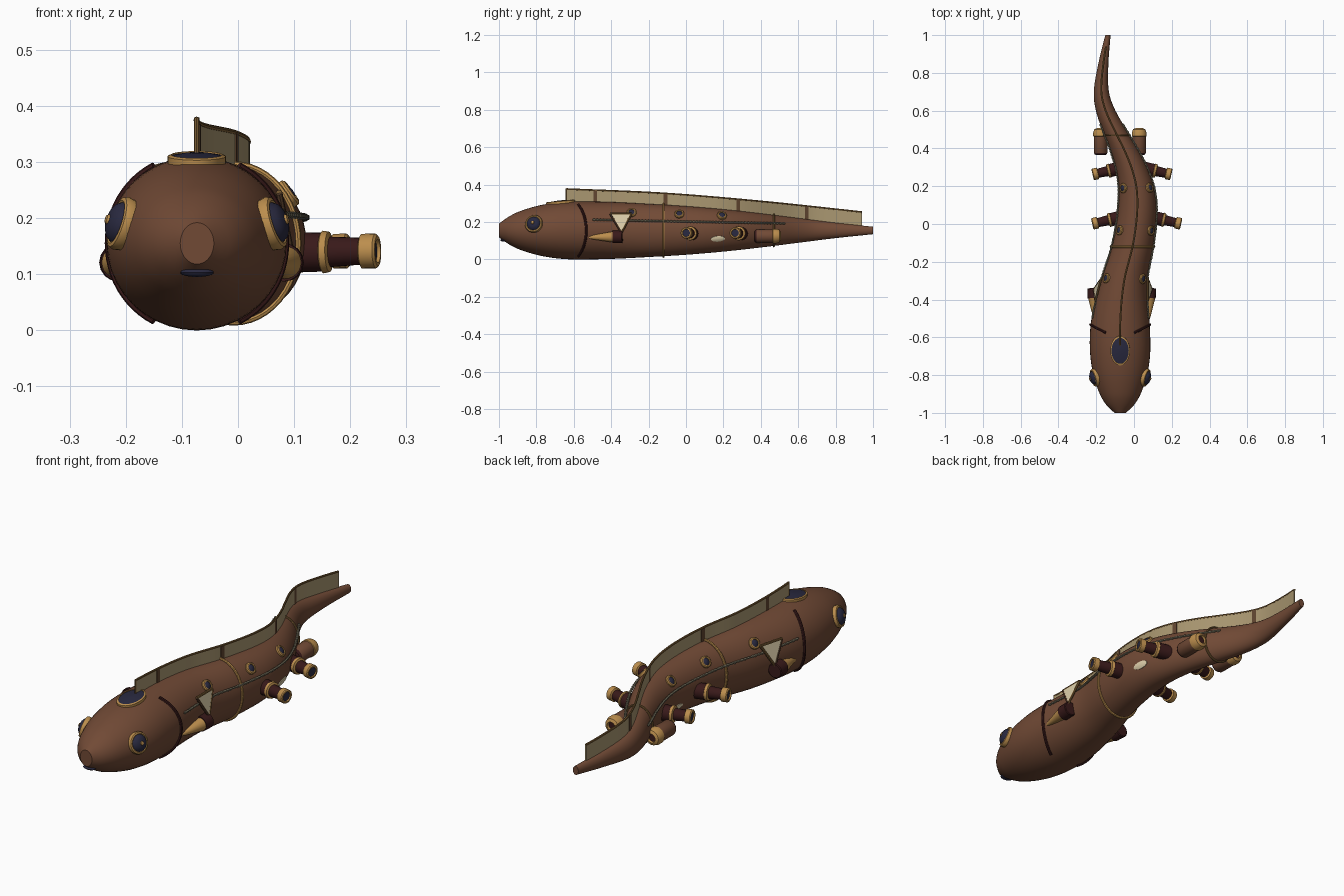
import bpy, bmesh, math
from mathutils import Vector

if "Cube" in bpy.data.objects:
    bpy.data.objects.remove(bpy.data.objects["Cube"])

def mat(name, r, g, b):
    m = bpy.data.materials.new(name)
    m.diffuse_color = (r, g, b, 1)
    m.use_nodes = True
    m.node_tree.nodes["Principled BSDF"].inputs["Base Color"].default_value = m.diffuse_color
    return m

BROWN = mat("hull_brown", 0.165, 0.068, 0.036)
BRASS = mat("brass", 0.50, 0.27, 0.075)
BRONZE = mat("dark_bronze", 0.20, 0.11, 0.035)
MAROON = mat("dark_maroon", 0.040, 0.010, 0.010)
NAVY = mat("navy_glass", 0.022, 0.022, 0.05)
CANVAS = mat("canvas_tan", 0.40, 0.31, 0.165)
CREAM = mat("cream", 0.72, 0.62, 0.40)
ROPE = mat("rope_grey", 0.20, 0.18, 0.12)
RIB = mat("rib_brown", 0.12, 0.06, 0.03)

def curve(pts):
    """Smooth interpolation through (t, value) points."""
    def f(t):
        t = min(max(t, pts[0][0]), pts[-1][0])
        i = 0
        while i < len(pts) - 2 and t > pts[i + 1][0]:
            i += 1
        def slope(k):
            a, b = pts[max(k - 1, 0)], pts[min(k + 1, len(pts) - 1)]
            return (b[1] - a[1]) / (b[0] - a[0])
        (x0, y0), (x1, y1) = pts[i], pts[i + 1]
        h = x1 - x0
        u = (t - x0) / h
        return ((2*u**3 - 3*u*u + 1) * y0 + (u**3 - 2*u*u + u) * h * slope(i)
                + (3*u*u - 2*u**3) * y1 + (u**3 - u*u) * h * slope(i + 1))
    return f

# Body: sideways centre line, half width, half height, fin top
cx = curve([(-1, -.073), (-.75, -.073), (-.5, -.072), (-.3, -.052), (-.12, -.008), (0, .011), (.1, .018),
            (.2, .012), (.3, -.014), (.4, -.055), (.47, -.09), (.6, -.15), (.7, -.173), (.85, -.162), (1, -.138)])
rx = curve([(-1, .03), (-.96, .072), (-.9, .108), (-.8, .142), (-.7, .158), (-.6, .160), (-.5, .153),
            (-.3, .125), (-.12, .112), (.1, .103), (.3, .085), (.5, .064), (.7, .04), (1, .014)])
rz = curve([(-1, .037), (-.95, .072), (-.9, .098), (-.8, .13), (-.7, .148), (-.6, .155), (-.4, .152),
            (-.2, .142), (0, .13), (.2, .113), (.4, .091), (.6, .066), (.8, .041), (1, .02)])
fin_top = curve([(-.64, .376), (-.12, .353), (.4, .31), (.94, .253)])
ZC = .155

def surf(y, a, s=1, off=0):
    return Vector((cx(y) + s * math.cos(a) * (rx(y) + off), y, ZC + math.sin(a) * (rz(y) + off)))

def normal(y, a, s=1):
    dy = surf(y + .01, a, s) - surf(y - .01, a, s)
    da = surf(y, a + .01, s) - surf(y, a - .01, s)
    n = dy.cross(da).normalized()
    return n if n.dot(surf(y, a, s) - Vector((cx(y), y, ZC))) > 0 else -n

def make(name, verts, faces, mats, idx=None):
    me = bpy.data.meshes.new(name)
    me.from_pydata([tuple(v) for v in verts], [], faces)
    for m in mats:
        me.materials.append(m)
    if idx:
        me.polygons.foreach_set("material_index", idx)
    bm = bmesh.new()
    bm.from_mesh(me)
    bmesh.ops.recalc_face_normals(bm, faces=bm.faces)
    bm.to_mesh(me)
    bm.free()
    ob = bpy.data.objects.new(name, me)
    bpy.context.collection.objects.link(ob)
    bpy.ops.object.select_all(action='DESELECT')
    ob.select_set(True)
    bpy.context.view_layer.objects.active = ob
    bpy.ops.object.shade_smooth_by_angle(angle=math.radians(35))
    return ob

def rings_mesh(name, rings, mats, idx=None, closed=False):
    n, k = len(rings[0]), len(rings)
    verts = [v for r in rings for v in r]
    faces, mi = [], []
    for i in range(k if closed else k - 1):
        for j in range(n):
            a, b = i * n, ((i + 1) % k) * n
            faces.append((a + j, a + (j + 1) % n, b + (j + 1) % n, b + j))
            mi.append(idx[i] if idx else 0)
    if not closed:
        faces += [tuple(range(n))[::-1], tuple(range((k - 1) * n, k * n))]
        mi += [idx[0] if idx else 0, idx[-1] if idx else 0]
    return make(name, verts, faces, mats, mi)

def lathe(name, origin, d, prof, su=1, sv=1, n=24):
    """Profile of (radius, height, material of the segment that follows)."""
    d = Vector(d).normalized()
    ref = Vector((0, 1, 0)) if abs(d.y) < .9 else Vector((1, 0, 0))
    u = (ref - d * d.dot(ref)).normalized()
    v = d.cross(u)
    mats = list(dict.fromkeys(p[2] for p in prof))
    ang = [2 * math.pi * j / n for j in range(n)]
    rings = [[Vector(origin) + d * h + u * (r * su * math.cos(a)) + v * (r * sv * math.sin(a)) for a in ang]
             for r, h, _ in prof]
    return rings_mesh(name, rings, mats, [mats.index(p[2]) for p in prof[:-1]])

def tube(name, pts, rad, m, closed=False, n=8):
    rings, k = [], len(pts)
    for i, p in enumerate(pts):
        t = (pts[(i + 1) % k] - pts[i - 1]) if closed else (pts[min(i + 1, k - 1)] - pts[max(i - 1, 0)])
        t.normalize()
        ref = min((Vector((0, 0, 1)), Vector((0, 1, 0))), key=lambda r: abs(r.dot(t))) if not closed else Vector((0, 1, 0))
        u = (ref - t * t.dot(ref)).normalized()
        v = t.cross(u)
        r = rad(i) if callable(rad) else rad
        rings.append([p + u * r * math.cos(2*math.pi*j/n) + v * r * math.sin(2*math.pi*j/n) for j in range(n)])
    return rings_mesh(name, rings, [m], closed=closed)

def span(a, b, n):
    return [a + (b - a) * i / n for i in range(n + 1)]

# Hull
ys = span(-1, -.8, 16) + span(-.8, 1, 72)[1:]
rings_mesh("hull", [[surf(y, 2 * math.pi * j / 40) for j in range(40)] for y in ys], [BROWN])

# Dorsal fin, ribs, rim and front post
def fin_strip(name, y0, y1, n, half, m, drop=0):
    rings = [[Vector((cx(y) + dx, y, z)) for dx, z in
              ((-half, ZC + rz(y) - .012), (half, ZC + rz(y) - .012), (half, fin_top(y) - drop), (-half, fin_top(y) - drop))]
             for y in span(y0, y1, n)]
    rings_mesh(name, rings, [m])

fin_strip("dorsal_fin", -.64, .94, 60, .003, CANVAS)
for y in (-.485, -.11, .28, .645):
    fin_strip("fin_rib", y - .01, y + .01, 2, .005, RIB, .002)
tube("fin_rim", [Vector((cx(y), y, fin_top(y))) for y in span(-.64, .94, 60)], .005, BRONZE)
tube("fin_post", [Vector((cx(-.64), -.64, z)) for z in (.30, .379)], .005, BRONZE)

# Hull bands
for y, r, m in ((-.12, .006, BRASS), (.47, .005, BRONZE)):
    tube("hull_band", [surf(y, 2 * math.pi * j / 48, 1, .003) for j in range(48)], r, m, closed=True)

# Top hatch and mouth
lathe("top_hatch", surf(-.67, math.pi / 2, 1, -.008), normal(-.67, math.pi / 2),
      [(1, 0, BRASS), (1, .012, BRASS), (.88, .015, BRASS), (.88, .012, NAVY), (.5, .016, NAVY), (.02, .018, NAVY)],
      su=.078, sv=.052, n=32)
lathe("mouth", (cx(-1), -.975, .103), (0, 0, 1),
      [(math.cos(a) + .001, .008 * math.sin(a), NAVY) for a in span(-math.pi / 2, math.pi / 2, 8)], su=.018, sv=.03)

for s in (1, -1):
    # Eyes
    a = math.asin(.035 / rz(-.81))
    lathe("eye", surf(-.81, a, s, -.012), normal(-.81, a, s),
          [(.046, 0, BRASS), (.049, .014, BRASS), (.046, .022, BRASS), (.040, .024, BRASS), (.037, .022, NAVY),
           (.031, .031, NAVY), (.020, .037, NAVY), (.009, .039, BRASS), (.007, .043, BRASS), (.001, .044, BRASS)])
    # Gill slits
    tube("gill", [surf(-.578 + .045 * math.cos(t * 1.4), t, s, .001) for t in span(-1.08, 1.08, 24)], .007, MAROON)
    # Upper portholes
    for y, z in ((-.29, .25), (-.035, .243), (.19, .235)):
        a = math.asin((z - ZC) / rz(y))
        lathe("porthole", surf(y, a, s, -.008), normal(y, a, s),
              [(.026, 0, BRASS), (.026, .014, BRASS), (.022, .018, BRASS), (.017, .018, BRASS),
               (.016, .015, NAVY), (.008, .019, NAVY), (.001, .020, NAVY)], n=20)
    # Side cannons
    for y, k in ((.03, 1), (.29, .95)):
        lathe("cannon", (cx(y) + s * rx(y), y, .139), (s, -.23, .02),
              [(.035, -.03, MAROON), (.035, .030, BRASS), (.038, .032, BRASS), (.036, .043, BRASS),
               (.027, .046, MAROON), (.024, .100 * k, BRASS), (.031, .103 * k, BRASS), (.031, .128 * k, BRASS),
               (.027, .132 * k, BRASS), (.021, .132 * k, BRASS), (.020, .126 * k, NAVY), (.001, .126 * k, NAVY)])
    # Rear engine pods
    lathe("engine_pod", (cx(.44) + s * .102, .365, .125), (0, 1, 0),
          [(.020, 0, MAROON), (.030, .002, MAROON), (.036, .012, BROWN), (.036, .098, BRASS), (.039, .100, BRASS),
           (.039, .118, BRASS), (.033, .136, BRASS), (.020, .142, BRASS), (.018, .132, MAROON), (.001, .132, MAROON)])
    # Forward horn and its mount
    hx = cx(-.4) + s * .148
    lathe("horn", (hx - s * .012, -.53, .118), (s * .09, 1, .02),
          [(.002, 0, BRASS), (.012, .035, BRASS), (.030, .145, BRASS), (.026, .148, BRASS)])
    lathe("horn_mount", (hx - s * .002, -.392, .121), (s * .05, 1, 0),
          [(.034, 0, MAROON), (.034, .05, MAROON), (.030, .053, MAROON)], n=16)
    # Triangular side sail with frame
    tri = [surf(y, math.asin((z - ZC) / rz(y)), s, o)
           for y, z, o in ((-.405, .233, .022), (-.292, .233, .022), (-.345, .145, .022))]
    off = Vector((s * .004, 0, 0))
    make("side_sail", [p + off for p in tri] + [p - off for p in tri],
         [(0, 1, 2), (5, 4, 3), (0, 3, 4, 1), (1, 4, 5, 2), (2, 5, 3, 0)], [CREAM])
    for i in range(3):
        tube("sail_frame", [tri[i].copy(), tri[(i + 1) % 3].copy()], .006, RIB if i == 2 else BRONZE)
    # Side rope, beaded
    tube("side_rope", [surf(y, math.asin((.21 - .02 * (y + .5) - ZC) / rz(y)), s, .007) for y in span(-.5, .53, 120)],
         lambda i: .0065 if i % 2 else .004, ROPE, n=6)
    # Pale belly patch
    a = math.asin(-.045 / rz(.17))
    lathe("belly_patch", surf(.17, a, s, -.004), normal(.17, a, s),
          [(1, 0, CREAM), (1, .006, CREAM), (.8, .008, CREAM), (.02, .009, CREAM)], su=.038, sv=.016)
